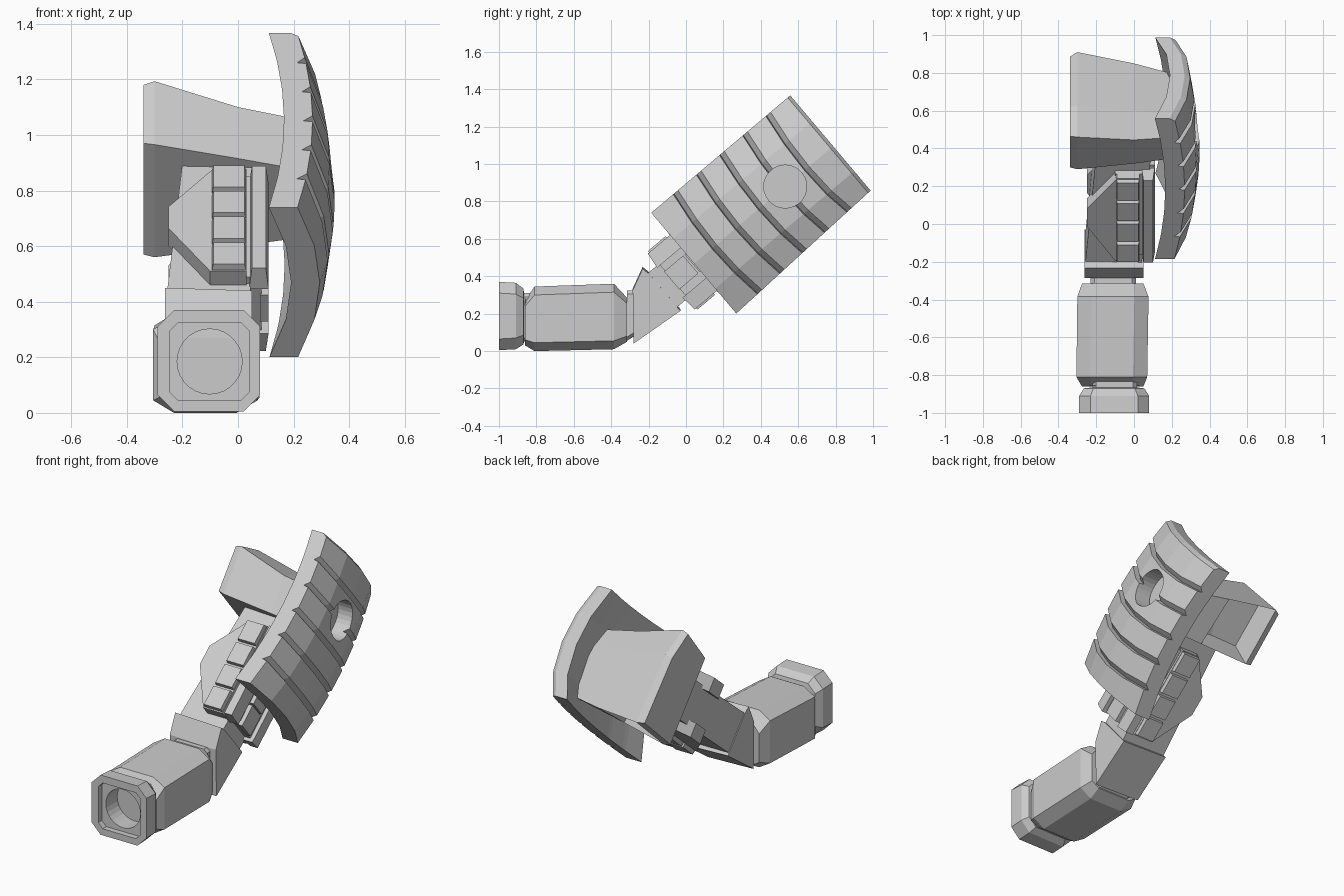
import bpy, bmesh, math
from mathutils import Vector, Matrix

if "Cube" in bpy.data.objects:
    bpy.data.objects.remove(bpy.data.objects["Cube"])

CU, SU = 0.764, 0.645   # direction of the raised upper arm in the yz plane


def arm(x, u, w):
    """Upper-arm coordinates: u along the arm, w out of its front face."""
    return Vector((x, CU * u - SU * w, SU * u + CU * w))


def loft(name, sections, hollow_face=None):
    """Skin closed rings of equal length and cap both ends."""
    bm = bmesh.new()
    rings = [[bm.verts.new(p) for p in s] for s in sections]
    n = len(rings[0])
    sides = {}
    for k, (a, b) in enumerate(zip(rings, rings[1:])):
        for i in range(n):
            j = (i + 1) % n
            sides[k, i] = bm.faces.new((a[i], a[j], b[j], b[i]))
    bm.faces.new(rings[0][::-1])
    bm.faces.new(rings[-1])
    bmesh.ops.recalc_face_normals(bm, faces=bm.faces[:])
    if hollow_face is not None:
        bmesh.ops.inset_individual(bm, faces=[sides[hollow_face]], thickness=0.05, depth=-0.16)
    me = bpy.data.meshes.new(name)
    bm.to_mesh(me)
    bm.free()
    ob = bpy.data.objects.new(name, me)
    bpy.context.collection.objects.link(ob)
    return ob


def arm_box(name, x0, x1, u0, u1, w0, w1, taper=0.0):
    t = taper
    return loft(name, [
        [arm(x, u, w) for x, u, w in ((x0, u0, w0), (x1, u0, w0), (x1, u1, w0), (x0, u1, w0))],
        [arm(x, u, w) for x, u, w in ((x0 + t, u0 + t, w1), (x1 - t, u0 + t, w1),
                                      (x1 - t, u1 - t, w1), (x0 + t, u1 - t, w1))]])


def ring(y, x0, x1, z0, z1, cx, cz):
    """Rectangle with cut corners in the xz plane."""
    return [Vector((x, y, z)) for x, z in (
        (x0 + cx, z0), (x1 - cx, z0), (x1, z0 + cz), (x1, z1 - cz),
        (x1 - cx, z1), (x0 + cx, z1), (x0, z1 - cz), (x0, z0 + cz))]


def drill(ob, center, direction, radius, depth):
    rot = Vector((0, 0, 1)).rotation_difference(Vector(direction)).to_matrix().to_4x4()
    bm = bmesh.new()
    bmesh.ops.create_cone(bm, cap_ends=True, segments=28, radius1=radius, radius2=radius,
                          depth=depth, matrix=Matrix.Translation(center) @ rot)
    me = bpy.data.meshes.new("hole_cutter")
    bm.to_mesh(me)
    bm.free()
    cut = bpy.data.objects.new("hole_cutter", me)
    bpy.context.collection.objects.link(cut)
    cut.hide_render = True
    mod = ob.modifiers.new("hole", 'BOOLEAN')
    mod.operation, mod.object, mod.solver = 'DIFFERENCE', cut, 'EXACT'
    bpy.context.view_layer.objects.active = ob
    bpy.ops.object.modifier_apply(modifier=mod.name)
    bpy.data.objects.remove(cut)


# wrist cuff with square recess and round socket
cuff = loft("wrist_cuff", [
    ring(-0.965, -0.245, 0.04, 0.045, 0.325, 0.03, 0.03),
    ring(-1.0, -0.245, 0.04, 0.045, 0.325, 0.03, 0.03),
    ring(-1.0, -0.29, 0.08, 0.005, 0.37, 0.06, 0.06),
    ring(-0.91, -0.29, 0.08, 0.01, 0.365, 0.06, 0.06),
    ring(-0.87, -0.265, 0.055, 0.035, 0.335, 0.05, 0.05),
    ring(-0.865, -0.22, 0.015, 0.05, 0.31, 0.02, 0.02),
    ring(-0.80, -0.22, 0.015, 0.05, 0.31, 0.02, 0.02)])
drill(cuff, (-0.102, -0.95, 0.185), (0, 1, 0), 0.117, 0.22)

# forearm with bevelled ends and narrow necks
loft("forearm", [
    ring(-0.855, -0.225, 0.02, 0.05, 0.32, 0.03, 0.03),
    ring(-0.86, -0.275, 0.05, 0.03, 0.27, 0.05, 0.03),
    ring(-0.81, -0.305, 0.07, 0.0, 0.345, 0.075, 0.045),
    ring(-0.385, -0.3, 0.077, 0.01, 0.36, 0.075, 0.045),
    ring(-0.315, -0.275, 0.05, 0.05, 0.285, 0.05, 0.03),
    ring(-0.315, -0.23, 0.01, 0.055, 0.325, 0.02, 0.02),
    ring(-0.26, -0.23, 0.01, 0.09, 0.325, 0.02, 0.02)])

# elbow wedge
elbow = [(-0.28, 0.045), (-0.285, 0.33), (-0.232, 0.445), (-0.2, 0.42), (-0.03, 0.22)]
loft("elbow", [[Vector((x, y, z + dz)) for y, z in elbow] for x, dz in ((-0.262, 0.005), (0.05, -0.005))])

# upper arm bar
loft("upper_arm", [[arm(x, u, w) for x, w in ((a, 0.21), (b, 0.21), (b, 0.45), (a, 0.45))]
                   for u, a, b in ((0.08, -0.26, 0.04), (0.86, -0.2, 0.09), (0.95, -0.19, 0.09))])

# guard clamped round the upper arm: core, then matching front and back plates
arm_box("guard_core", -0.1, 0.085, 0.19, 0.75, 0.19, 0.48)
wing = [(0.18, 0.03), (0.18, -0.10), (0.42, -0.25), (0.54, -0.25), (0.75, -0.09), (0.75, 0.03)]
for label, sign in (("front", 1), ("back", -1)):
    mid = 0.335
    loft(f"{label}_wing", [[arm(x, u, mid + sign * w) for u, x in wing] for w in (0.095, 0.18)])
    arm_box(f"{label}_rail", 0.04, 0.11, 0.17, 0.76, mid + sign * 0.105, mid + sign * 0.195, 0.01)
    for i in range(4):
        u = 0.185 + i * 0.143
        arm_box(f"{label}_tread_{i + 1}", -0.095, 0.03, u, u + 0.133,
                mid + sign * 0.165, mid + sign * 0.205, 0.006)

# tread blocks on the right side
for i in range(4):
    u = 0.185 + i * 0.143
    arm_box(f"side_tread_{i + 1}", 0.08, 0.11, u, u + 0.133, 0.275, 0.4)

# shoulder block: five-sided, tapering towards the shield, hollow underneath
rim = [(0.62, 1.09), (0.465, 1.18), (0.30, 0.97), (0.635, 0.57), (0.885, 0.795)]
outer = [(0.625, 1.105), (0.46, 1.193), (0.29, 0.965), (0.64, 0.56), (0.91, 0.80)]
middle = [(0.60, 1.05), (0.445, 1.10), (0.32, 0.915), (0.60, 0.60), (0.85, 0.785)]
inner = [(0.58, 1.0), (0.46, 1.055), (0.35, 0.875), (0.57, 0.63), (0.79, 0.78)]
loft("shoulder_block", [[Vector((x, y, z)) for y, z in pts] for x, pts in
                        ((-0.34, rim), (-0.3, outer), (0.0, middle), (0.225, inner))], (1, 3))

# curved shield: six bands split by grooves
W = [-0.02, 0.155, 0.33, 0.505, 0.685]


def shield_ring(u, groove, end):
    lift = 0.055 * (1 - ((u - 0.82) / 0.49) ** 2)
    pts = []
    for side in (1, 0):
        for w in (W if side else W[::-1]):
            bulge = 1 - ((w - 0.33) / 0.355) ** 2
            x = 0.11 + 0.08 * bulge + lift
            if side:
                x += 0.103 - groove
            bow = 0 if end else 0.03 * bulge
            if w < 0:
                w += 0.04 * (u - 0.335)   # lower edge rises slightly
            pts.append(arm(x, u - bow, w))
    return pts


stations = [(0.335, 0, True)]
for k in range(1, 6):
    g = 0.345 + k * 0.162
    stations += [(g - 0.018, 0, False), (g - 0.013, 0.032, False), (g + 0.015, 0, False)]
stations += [(1.29, 0, True), (1.308, 0.025, True)]
shield = loft("shoulder_shield", [shield_ring(*s) for s in stations])
drill(shield, arm(0.3, 0.973, 0.33), (1, 0, 0), 0.115, 0.5)
